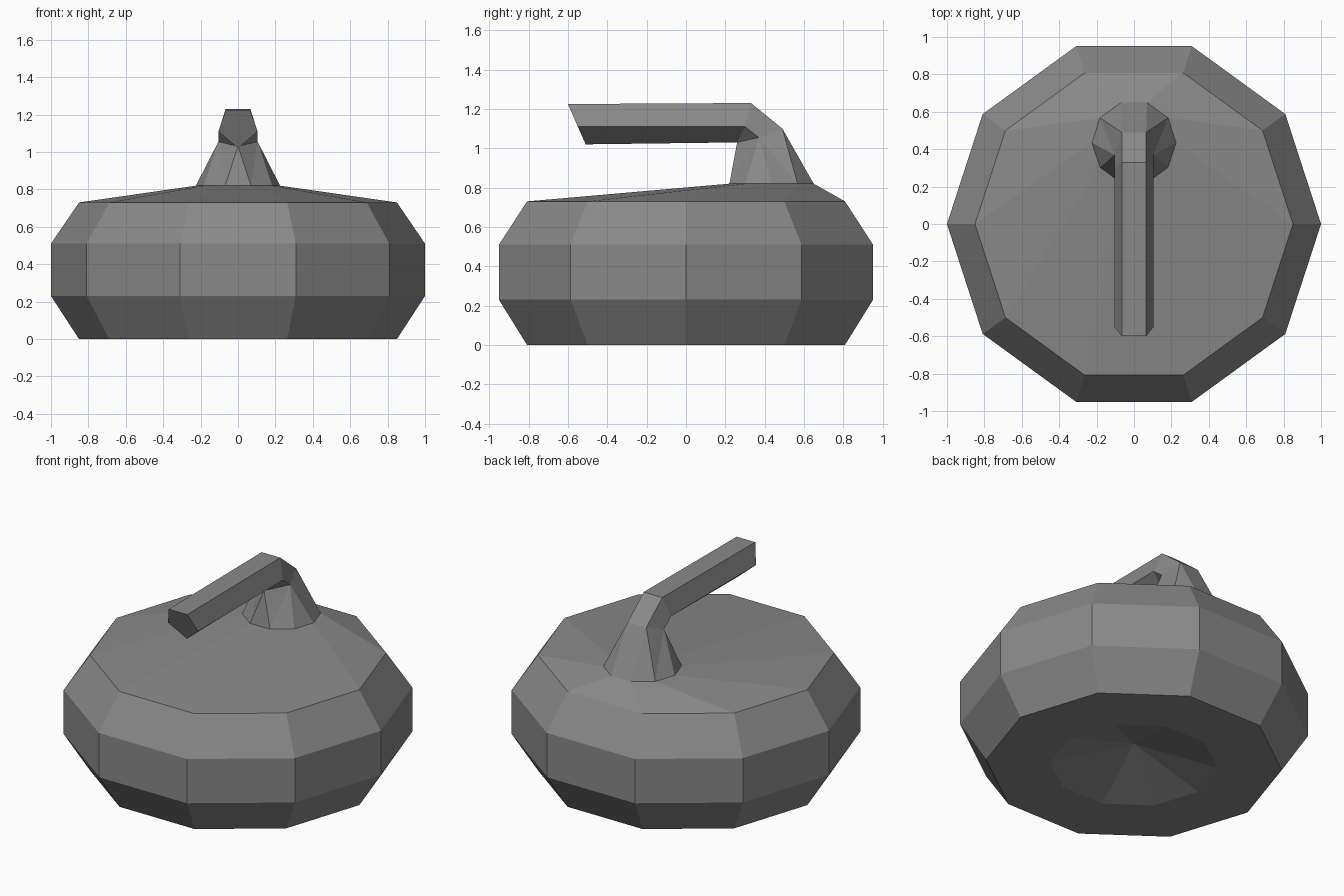
import bpy, bmesh
from math import cos, sin, tau

if "Cube" in bpy.data.objects:
    bpy.data.objects.remove(bpy.data.objects["Cube"], do_unlink=True)

SIDES = 10
FOOT = dict(r=0.225, z=0.82, y=0.435)   # where the handle meets the stone

grey = bpy.data.materials.new("stone grey")
grey.use_nodes = True
colour = (0.25, 0.25, 0.25, 1)
grey.diffuse_color = colour
grey.node_tree.nodes["Principled BSDF"].inputs["Base Color"].default_value = colour


def ring(bm, r, z, y=0):
    return [bm.verts.new((r * cos(tau * i / SIDES), y + r * sin(tau * i / SIDES), z))
            for i in range(SIDES)]


def bridge(bm, a, b):
    n = len(a)
    for i in range(n):
        j = (i + 1) % n
        bm.faces.new([v for k, v in enumerate((a[i], a[j], b[j], b[i]))
                      if k < 3 or b[i] is not b[j]])


def finish(bm, name):
    bmesh.ops.remove_doubles(bm, verts=bm.verts, dist=0.0001)
    bmesh.ops.recalc_face_normals(bm, faces=bm.faces)
    mesh = bpy.data.meshes.new(name)
    bm.to_mesh(mesh)
    bm.free()
    mesh.materials.append(grey)
    bpy.context.collection.objects.link(bpy.data.objects.new(name, mesh))


# Stone: stacked rings, hollowed underneath, drawn up to the handle foot
bm = bmesh.new()
rings = [ring(bm, r, z) for r, z in
         ((0.48, 0), (0.85, 0), (1, 0.23), (1, 0.51), (0.85, 0.73))]
rings.append(ring(bm, **FOOT))
for a, b in zip(rings, rings[1:]):
    bridge(bm, a, b)
bm.faces.new(rings[-1])
apex = bm.verts.new((0, 0, 0.14))
for i in range(SIDES):
    bm.faces.new((rings[0][i], apex, rings[0][(i + 1) % SIDES]))
finish(bm, "stone")

# Handle: five-sided grip with a mitred elbow
bm = bmesh.new()


def section(top, mid, low):
    """Five-sided section from (y, z) pairs, listed around from the right of the top."""
    pts = ((0.065, top), (0.105, mid), (0, low), (-0.105, mid), (-0.065, top))
    return [bm.verts.new((x, *yz)) for x, yz in pts]


tip = section((-0.6, 1.225), (-0.55, 1.11), (-0.51, 1.02))
bend = section((0.33, 1.23), (0.30, 1.11), (0.26, 1.03))
neck = section((0.49, 1.10), (0.37, 1.055), (0.26, 1.03))
bm.faces.new(tip)
bridge(bm, tip, bend)
# The bend and neck share their lowest point
for i in range(5):
    j = (i + 1) % 5
    quad = [bend[i], bend[j], neck[j], neck[i]]
    if j == 2:
        quad = [bend[i], bend[j], neck[i]]
    elif i == 2:
        quad = [bend[i], bend[j], neck[j]]
    bm.faces.new(quad)
# Post: the five-sided neck flares to the ten-sided foot
foot = ring(bm, **FOOT)
neck[2] = bend[2]
for side in (1, -1):
    back, mid = (neck[0], neck[1]) if side == 1 else (neck[4], neck[3])
    # Foot points from back to front on this side
    p = [foot[k if side == 1 else (5 - k) % SIDES] for k in (2, 1, 0, 9, 8)]
    for tri in ((back, p[0], p[1]), (back, p[1], mid), (mid, p[1], p[2]),
                (mid, p[2], p[3]), (mid, p[3], p[4]), (mid, p[4], neck[2])):
        bm.faces.new(tri)
bm.faces.new((neck[0], neck[4], foot[3], foot[2]))
bm.faces.new((neck[2], foot[7], foot[8]))
for v in [v for v in bm.verts if not v.link_faces]:
    bm.verts.remove(v)
finish(bm, "handle")
